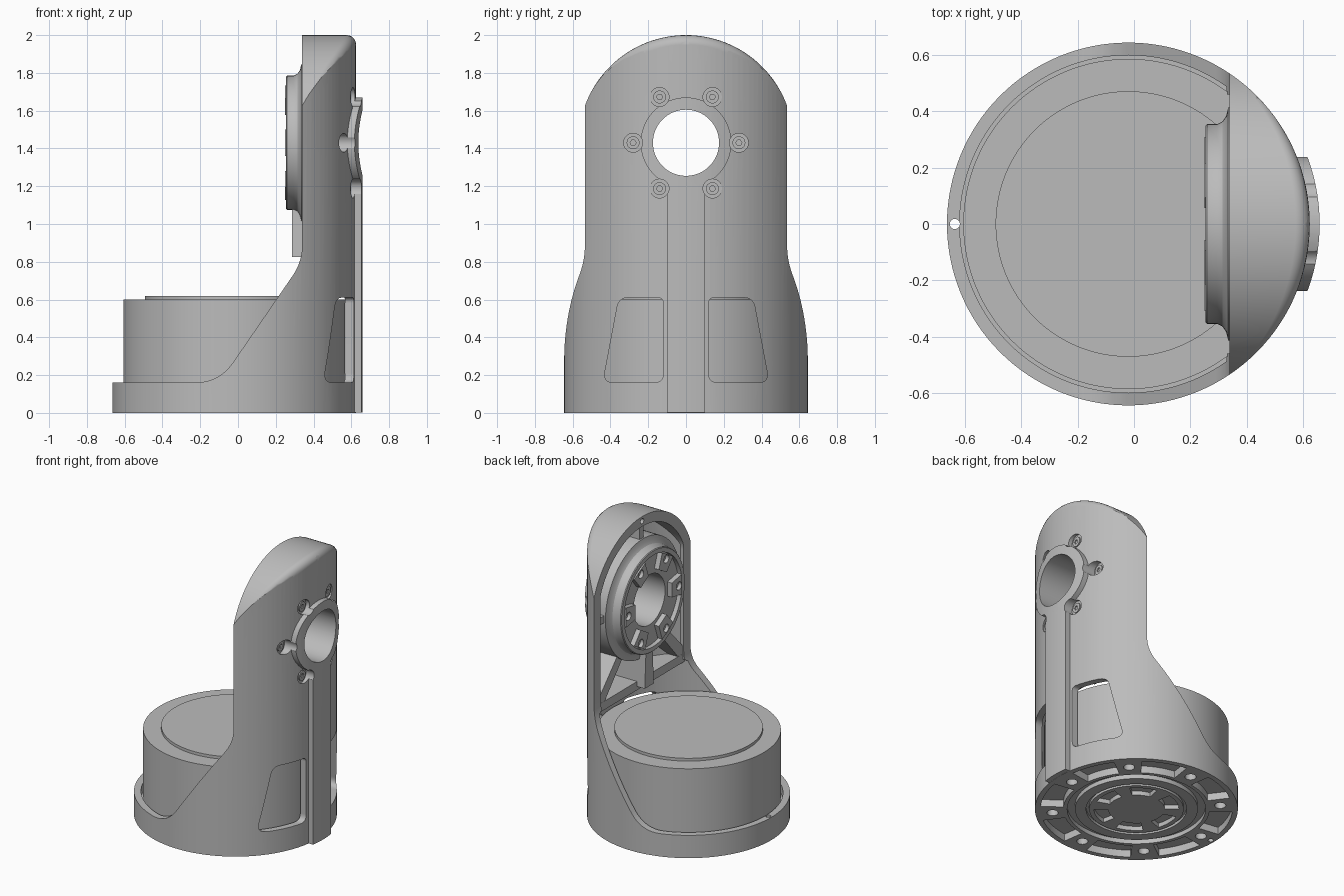
import bpy, bmesh
from math import sin, cos, pi, sqrt, radians
from mathutils import Vector

cube = bpy.data.objects.get("Cube")
if cube:
    bpy.data.objects.remove(cube, do_unlink=True)

CX = -0.02      # axis of the round base
HZ = 1.43       # height of the joint axis
R = 0.645       # outer radius of the housing
EASE = 0.05     # rounding of the arched outer edge


# ---------- helpers ----------
def loft(name, rings):
    """Closed solid through a list of equal point rings."""
    bm = bmesh.new()
    loops = [[bm.verts.new(p) for p in ring] for ring in rings]
    n = len(loops[0])
    for a, b in zip(loops, loops[1:]):
        for i in range(n):
            j = (i + 1) % n
            bm.faces.new((a[i], a[j], b[j], b[i]))
    bm.faces.new(loops[0])
    bm.faces.new(loops[-1])
    bmesh.ops.recalc_face_normals(bm, faces=bm.faces[:])
    mesh = bpy.data.meshes.new(name)
    bm.to_mesh(mesh)
    bm.free()
    obj = bpy.data.objects.new(name, mesh)
    bpy.context.scene.collection.objects.link(obj)
    return obj


def place(p, axis, d):
    u, v = p
    return {"X": (d, u, v), "Y": (u, d, v), "Z": (u, v, d)}[axis]


def prism(name, pts, axis, a, b):
    return loft(name, [[place(p, axis, d) for p in pts] for d in (a, b)])


def circle(r, c=(0, 0), n=96):
    return [(c[0] + r * cos(2 * pi * i / n), c[1] + r * sin(2 * pi * i / n)) for i in range(n)]


def upright(name, r, a, b):
    return prism(name, circle(r, (CX, 0), 128), "Z", a, b)


def across(name, r, a, b, c=(0, HZ), n=96):
    return prism(name, circle(r, c, n), "X", a, b)


def rect(u0, u1, v0, v1):
    return [(u0, v0), (u1, v0), (u1, v1), (u0, v1)]


def rounded(corners, steps=8):
    """Polygon from (u, v, radius) corners, each corner eased by its radius."""
    out = []
    for i, (u, v, r) in enumerate(corners):
        p = Vector((u, v))
        if not r:
            out.append((u, v))
            continue
        q0 = Vector(corners[i - 1][:2])
        q1 = Vector(corners[(i + 1) % len(corners)][:2])
        a, b = p + (q0 - p).normalized() * r, p + (q1 - p).normalized() * r
        for k in range(steps + 1):
            t = k / steps
            out.append(tuple(a * (1 - t) ** 2 + p * 2 * t * (1 - t) + b * t * t))
    return out


def sector(name, r0, r1, mid, half, a, b):
    angs = [mid - half + 2 * half * k / 8 for k in range(9)]
    pts = [(CX + r1 * cos(t), r1 * sin(t)) for t in angs]
    pts += [(CX + r0 * cos(t), r0 * sin(t)) for t in reversed(angs)]
    return prism(name, pts, "Z", a, b)


def combine(obj, tool, op):
    mod = obj.modifiers.new("combine", "BOOLEAN")
    mod.operation, mod.solver, mod.object = op, "EXACT", tool
    bpy.context.view_layer.objects.active = obj
    bpy.ops.object.modifier_apply(modifier=mod.name)
    bpy.data.objects.remove(tool, do_unlink=True)
    return obj


def cut(obj, tool):
    return combine(obj, tool, "DIFFERENCE")


def clip(obj, tool):
    return combine(obj, tool, "INTERSECT")


def add(obj, tool):
    return combine(obj, tool, "UNION")


def dome_ring(a, x=None):
    """Arched outline; a is the position around the rounded outer edge."""
    rad = 0.57 - EASE * (1 - cos(a))
    ring = []
    for i in range(61):
        t = pi * i / 60
        edge = sqrt(R * R - ((0.57 - EASE) * cos(t)) ** 2) + CX
        px = x if x is not None else edge - EASE + EASE * sin(a)
        ring.append((px, rad * cos(t), HZ + rad * sin(t)))
    px = ring[0][0]
    return ring + [(px, y, z) for y, z in ((-0.7, HZ), (-0.7, -0.1), (0.7, -0.1), (0.7, HZ))]


# ---------- housing: round base swept up into an arched column ----------
housing = upright("housing", R, 0, 2.05)
side = rounded([(-0.8, -0.1, 0), (-0.8, 0.16, 0), (-0.10, 0.16, 0.13), (0.34, 0.80, 0.09),
                (0.34, 2.2, 0), (0.8, 2.2, 0), (0.8, -0.1, 0)])
clip(housing, prism("side_outline", side, "Y", -1, 1))
rings = [dome_ring(pi / 2 * k / 5) for k in range(6)]
clip(housing, loft("arch_outline", [dome_ring(0, -0.8)] + rings + [dome_ring(pi / 2, 0.8)]))

# hollow inside, with thicker side walls in the column
cavity = upright("cavity", 0.60, 0.10, 2.1)
inner = [(max(-0.46, min(0.46, 0.5 * cos(pi * i / 48))), HZ + 0.5 * sin(pi * i / 48))
         for i in range(1, 48)]
inner += [(-0.46, 0.82), (-0.7, 0.70), (-0.7, -0.2), (0.7, -0.2), (0.7, 0.70), (0.46, 0.82)]
clip(cavity, prism("inner_arch", inner, "X", -1, 1))
cut(housing, cavity)

# outer spine and boss follow the round wall
spine = prism("spine", rect(-0.10, 0.10, 0.001, 1.22), "X", 0.60, 0.8)
boss = across("boss", 0.24, 0.56, 0.8)
for part in (spine, boss):
    clip(part, upright("skin", 0.68, -0.1, 2.2))
    add(housing, part)

# inner webs: shelf, side webs, top rib, lower key and two diagonal struts
webs = [prism("shelf", rect(-0.6, 0.6, 0.80, 0.86), "X", 0.345, 0.7),
        prism("side_webs", rect(-0.6, 0.6, 1.41, 1.46), "X", 0.347, 0.7),
        prism("top_rib", rect(-0.02, 0.02, 1.75, 1.96), "X", 0.345, 0.7),
        prism("key", [(-0.05, 0.825), (0.05, 0.825), (0.035, 1.12), (-0.035, 1.12)], "X", 0.285, 0.7)]
for s in (-1, 1):
    strut = [(s * 0.18, 1.12), (s * 0.24, 1.15), (s * 0.52, 0.85), (s * 0.44, 0.82)]
    webs.append(prism("strut", strut, "X", 0.346, 0.7))

# joint hub with flared foot
hub_profile = [(0.255, 0.350), (0.260, 0.355), (0.295, 0.355), (0.315, 0.365), (0.328, 0.385),
               (0.335, 0.415), (0.7, 0.416)]
webs.append(loft("hub", [[place(p, "X", x) for p in circle(r, (0, HZ))] for x, r in hub_profile]))
for part in webs:
    clip(part, upright("skin", 0.62, -0.1, 2.2))
    add(housing, part)

# recessed hub face with six bolted pads
cut(housing, across("recess", 0.32, 0.2, 0.285))
bolts = [(0.28 * cos(k * pi / 3), HZ + 0.28 * sin(k * pi / 3)) for k in range(6)]
for k in range(6):
    c, s = cos(k * pi / 3), sin(k * pi / 3)
    wedge = [(0.20, -0.05), (0.31, -0.07), (0.31, 0.07), (0.20, 0.05)]
    pad = [(u * c - v * s, HZ + u * s + v * c) for u, v in wedge]
    add(housing, prism("pad", pad, "X", 0.25, 0.30))
for y, z in bolts:
    cut(housing, across("pad_hole", 0.028, 0.2, 0.275, (y, z), 24))
    floor = 0.522 if abs(y) > 0.2 else 0.59
    cut(housing, across("counterbore", 0.05, floor, 0.8, (y, z), 32))
    screw = across("screw", 0.034, floor - 0.01, floor + 0.008, (y, z), 32)
    cut(screw, across("socket", 0.016, floor, 0.8, (y, z), 6))

# joint bore, sight holes and side windows
cut(housing, across("bore", 0.175, 0.1, 0.9))
cut(housing, across("sight_hole", 0.018, 0.2, 0.9, (0, 1.967), 24))
cut(housing, prism("rim_hole", circle(0.018, (-0.637, 0), 24), "Z", -0.1, 0.3))
for s in (-1, 1):
    window = rounded([(s * 0.12, 0.16, 0.05), (s * 0.44, 0.16, 0.06),
                      (s * 0.355, 0.61, 0.05), (s * 0.12, 0.61, 0.03)])
    cut(housing, prism("window", window, "X", 0.2, 0.9))

# underside: bolt circle, pockets, ring grooves and centre recesses
for k in range(8):
    t = k * pi / 4
    hole = circle(0.036, (CX + 0.535 * cos(t), 0.535 * sin(t)), 24)
    cut(housing, prism("base_hole", hole, "Z", -0.1, 0.07))
    cut(housing, sector("base_pocket", 0.465, 0.61, t + pi / 8, radians(14), -0.1, 0.05))
for r0, r1, depth in ((0.39, 0.44, 0.03), (0.30, 0.32, 0.02)):
    groove = upright("groove", r1, -0.1, depth)
    cut(housing, cut(groove, upright("core", r0, -0.2, 0.2)))
for k in range(6):
    cut(housing, sector("centre_recess", 0.18, 0.27, k * pi / 3, radians(19), -0.1, 0.03))

# ---------- motor drum sitting in the base ----------
drum_profile = [(0.09, 0.587), (0.60, 0.587), (0.60, 0.472), (0.62, 0.472)]
motor = loft("motor_drum", [[place(p, "Z", z) for p in circle(r, (CX, 0), 128)]
                            for z, r in drum_profile])

# ---------- colour and shading ----------
grey = bpy.data.materials.new("plain grey")
grey.use_nodes = True
grey.diffuse_color = (0.5, 0.5, 0.5, 1)
grey.node_tree.nodes["Principled BSDF"].inputs["Base Color"].default_value = (0.5, 0.5, 0.5, 1)
bpy.ops.object.select_all(action="DESELECT")
for obj in bpy.context.scene.objects:
    if obj.type == "MESH":
        obj.data.materials.clear()
        obj.data.materials.append(grey)
        obj.select_set(True)
        bpy.context.view_layer.objects.active = obj
bpy.ops.object.shade_smooth_by_angle(angle=radians(30))
smoothing = housing.modifiers.new("even_shading", "WEIGHTED_NORMAL")
smoothing.keep_sharp = True
